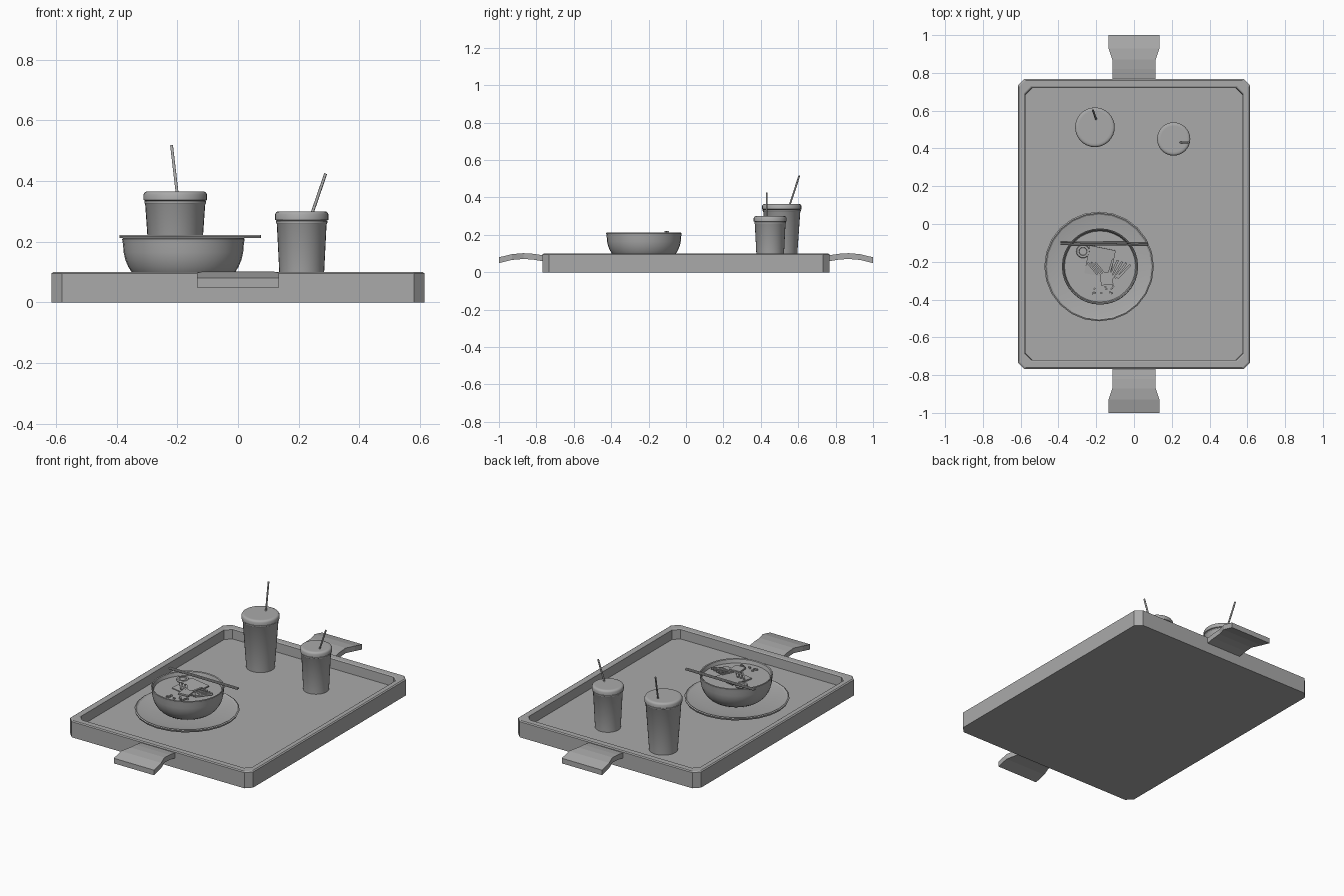
import bpy, bmesh, math, random
from mathutils import Vector

cube = bpy.data.objects.get("Cube")
if cube:
    bpy.data.objects.remove(cube, do_unlink=True)
random.seed(4)

grey = bpy.data.materials.new("plain grey")
grey.use_nodes = True
tone = (0.4, 0.4, 0.4, 1)
grey.diffuse_color = tone
grey.node_tree.nodes["Principled BSDF"].inputs["Base Color"].default_value = tone


def finish(name, bm, smooth=None):
    bmesh.ops.recalc_face_normals(bm, faces=bm.faces)
    mesh = bpy.data.meshes.new(name)
    bm.to_mesh(mesh)
    bm.free()
    obj = bpy.data.objects.new(name, mesh)
    bpy.context.collection.objects.link(obj)
    mesh.materials.append(grey)
    if smooth:
        bpy.ops.object.select_all(action="DESELECT")
        obj.select_set(True)
        bpy.context.view_layer.objects.active = obj
        bpy.ops.object.shade_smooth_by_angle(angle=math.radians(smooth))
    return obj


def loft(name, loops, smooth=None):
    """Skin a stack of closed loops and cap both ends."""
    bm = bmesh.new()
    rings = [[bm.verts.new(p) for p in loop] for loop in loops]
    n = len(rings[0])
    for a, b in zip(rings, rings[1:]):
        for i in range(n):
            j = (i + 1) % n
            bm.faces.new((a[i], a[j], b[j], b[i]))
    bm.faces.new(rings[0])
    bm.faces.new(rings[-1])
    return finish(name, bm, smooth)


def lathe(name, x, y, profile, sides=32, smooth=35):
    turns = [math.tau * i / sides for i in range(sides)]
    return loft(name, [[(x + r * math.cos(t), y + r * math.sin(t), z) for t in turns]
                       for r, z in profile], smooth)


def rod(name, start, end, r, sides=8):
    a, b = Vector(start), Vector(end)
    rot = (b - a).to_track_quat("Z", "Y")
    turns = [math.tau * i / sides for i in range(sides)]
    return loft(name, [[p + rot @ Vector((r * math.cos(t), r * math.sin(t), 0)) for t in turns]
                       for p in (a, b)], 50)


def chamfered(hx, hy, c, z):
    pts = []
    for sx, sy in ((1, 1), (-1, 1), (-1, -1), (1, -1)):
        pair = [(sx * hx, sy * (hy - c), z), (sx * (hx - c), sy * hy, z)]
        pts += pair if sx * sy > 0 else pair[::-1]
    return pts


# Tray with chamfered corners and a sunken floor
FLOOR = 0.04
loft("tray", [chamfered(0.615, 0.768, 0.035, 0), chamfered(0.615, 0.768, 0.035, 0.095),
              chamfered(0.608, 0.761, 0.033, 0.1), chamfered(0.582, 0.727, 0.034, 0.1),
              chamfered(0.576, 0.721, 0.034, 0.096), chamfered(0.574, 0.719, 0.034, FLOOR)])

# Arched handles: distance from centre, half width, underside, top
stations = [(0.76, 0.115, 0.058, 0.09), (0.82, 0.115, 0.068, 0.099),
            (0.87, 0.115, 0.071, 0.102), (0.93, 0.135, 0.066, 0.097),
            (1.0, 0.135, 0.049, 0.08)]
for side, label in ((-1, "front"), (1, "back")):
    loft(label + "_handle", [[(-w, side * y, lo), (w, side * y, lo), (w, side * y, hi),
                              (-w, side * y, hi)] for y, w, lo, hi in stations])

# Plate and bowl
px, py = -0.185, -0.225
lathe("plate", px, py, [(0.2, FLOOR), (0.22, 0.046), (0.285, 0.06), (0.29, 0.072), (0.283, 0.076),
                        (0.275, 0.07), (0.2, 0.056)], 24, 25)
bowl = [(0.1, 0.054)]
for i in range(1, 9):
    t = math.radians(90 * i / 8)
    bowl.append((0.1 + 0.099 * math.sin(t), 0.19 - 0.13 * math.cos(t)))
bowl += [(0.202, 0.208), (0.199, 0.212), (0.194, 0.208), (0.188, 0.187)]
lathe("bowl", px + 0.005, py, bowl)


# Cups with lids and straws
def cup(name, x, y, low, top_r, top):
    lathe(name, x, y, [(low, FLOOR), (top_r - 0.002, top - 0.042), (top_r + 0.001, top - 0.038),
                       (top_r + 0.001, top - 0.032), (top_r - 0.006, top - 0.03)])
    r = top_r + 0.004
    lathe(name + "_lid", x, y, [(r - 0.008, top - 0.032), (r, top - 0.028), (r, top - 0.01),
                                (r - 0.004, top - 0.003), (r - 0.01, top), (r - 0.02, top)])


cup("tall_cup", -0.207, 0.512, 0.079, 0.101, 0.365)
cup("short_cup", 0.21, 0.45, 0.071, 0.084, 0.3)
rod("tall_straw", (-0.2, 0.553, 0.355), (-0.219, 0.606, 0.517), 0.005)
rod("short_straw", (0.243, 0.432, 0.29), (0.289, 0.432, 0.424), 0.005)

# Chopsticks resting on the rim
rod("chopstick_back", (-0.39, -0.096, 0.217), (0.075, -0.1, 0.217), 0.005, 6)
rod("chopstick_front", (-0.39, -0.107, 0.217), (0.075, -0.111, 0.217), 0.005, 6)


# Toppings in the bowl
def slab(name, x, y, z, sx, sy, sz, turn, tilt=0.0):
    bm = bmesh.new()
    bmesh.ops.create_cube(bm, size=1)
    obj = finish(name, bm)
    obj.scale = (sx, sy, sz)
    obj.location = (x, y, z)
    obj.rotation_euler = (tilt, 0, turn)


slab("seaweed_sheet", -0.18, -0.2, 0.194, 0.14, 0.15, 0.008, -0.2, 0.08)
slab("square_topping", -0.145, -0.29, 0.204, 0.065, 0.065, 0.01, 0.1)
for i in range(5):
    slab("sliced_stick", -0.125 + 0.018 * i, -0.235 - 0.004 * i, 0.2, 0.012, 0.1, 0.01,
         -0.3 - 0.12 * i, 0.06)
for i in range(3):
    slab("green_stalk", -0.22 + 0.02 * i, -0.235, 0.203, 0.01, 0.08, 0.008, 0.7, 0.05)
lathe("egg_half", -0.27, -0.145, [(0.025, 0.18), (0.036, 0.195), (0.033, 0.203), (0.022, 0.203),
                                  (0.02, 0.198)], 16)
for i in range(12):
    slab("chopped_bit", random.uniform(-0.24, -0.1), random.uniform(-0.37, -0.32), 0.191,
         0.012, 0.008, 0.01, random.uniform(0, 3))
